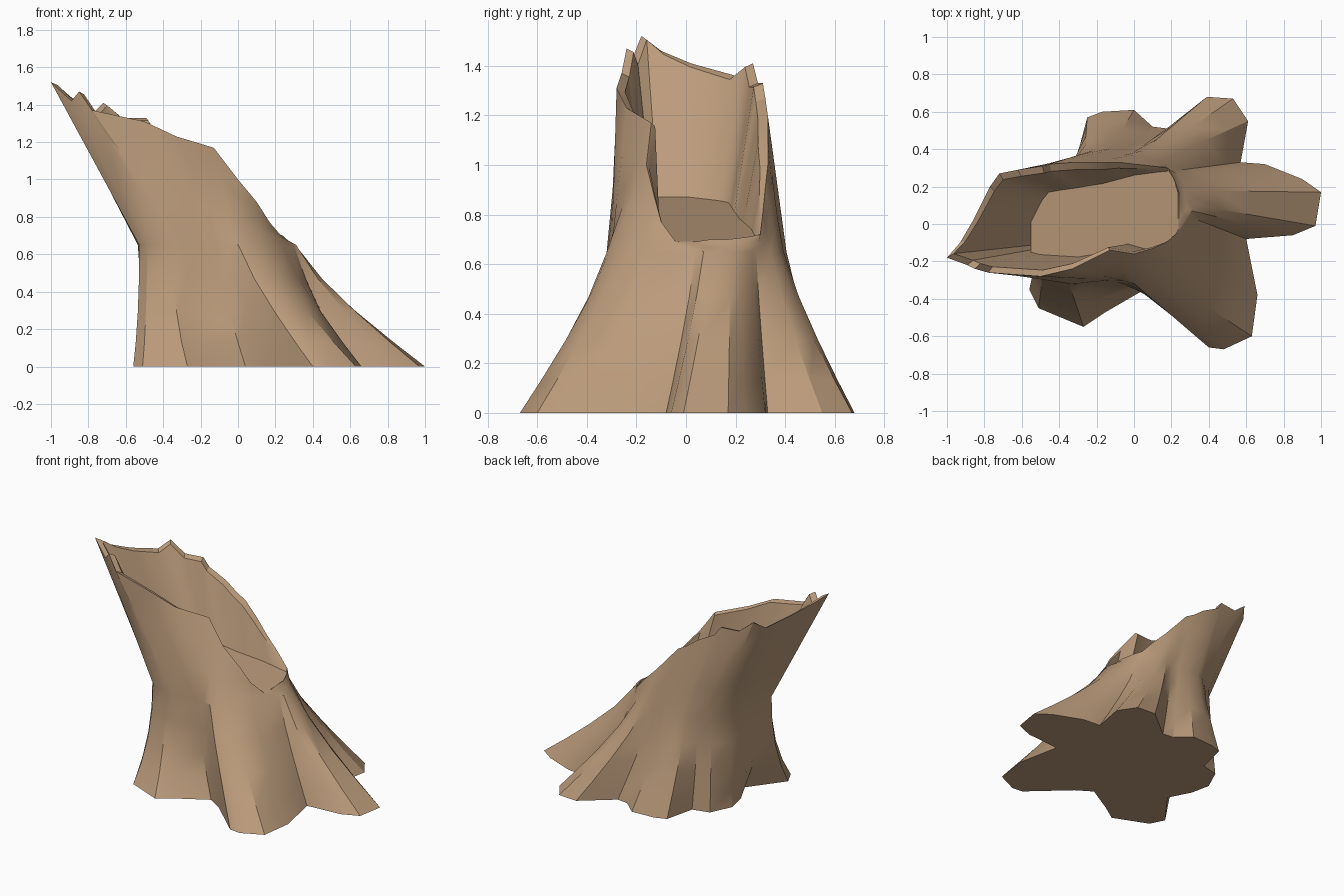
import bpy, bmesh, math
from mathutils import Vector

cube = bpy.data.objects.get("Cube")
if cube:
    bpy.data.objects.remove(cube, do_unlink=True)

# Bark colour
bark = bpy.data.materials.new("bark brown")
bark.use_nodes = True
colour = (0.50, 0.33, 0.20, 1)
bark.diffuse_color = colour
bark.node_tree.nodes["Principled BSDF"].inputs["Base Color"].default_value = colour

# Ground outline of the spreading roots, counter-clockwise from the longest root
ROOTS = [(1, .17), (.9, .24), (.7, .32), (.57, .33), (.61, .55), (.53, .67),
         (.39, .68), (.18, .51), (.1, .52), (0, .61), (-.17, .6), (-.25, .57),
         (-.3, .36), (-.42, .33), (-.49, .18), (-.46, .04), (-.38, -.11),
         (-.56, -.35), (-.51, -.45), (-.27, -.55), (-.15, -.47), (.04, -.36),
         (.15, -.43), (.4, -.66), (.48, -.67), (.63, -.6), (.66, -.38),
         (.6, -.08), (.85, -.06), (.97, -.01)]

# Broken rim, one point above each root point
RIM = [(.24, .1, .7), (.24, .17, .7), (.21, .25, .71), (.18, .3, .72),
       (.1, .31, .81), (0, .32, .91), (-.08, .33, 1), (-.17, .33, 1.1),
       (-.24, .33, 1.14), (-.32, .33, 1.2), (-.45, .32, 1.27), (-.49, .31, 1.33),
       (-.62, .29, 1.33), (-.72, .27, 1.41), (-.77, .2, 1.36), (-.86, .02, 1.41),
       (-.93, -.1, 1.46), (-1, -.18, 1.52), (-.89, -.22, 1.42), (-.85, -.24, 1.47),
       (-.78, -.26, 1.37), (-.5, -.28, 1.31), (-.33, -.24, 1.23), (-.13, -.14, 1.17),
       (0, -.16, 1), (.1, -.13, .88), (.17, -.1, .77), (.22, -.07, .7),
       (.24, -.03, .69), (.24, .03, .69)]

WAIST_Z = .65


def waist(root):
    """Oval trunk section where the roots merge, bulging over each root."""
    dx, dy = root[0] + .1, root[1]
    angle = math.atan2(dy, dx)
    c, s = math.cos(angle), math.sin(angle)
    bulge = .8 + .24 * min(.85, math.hypot(dx, dy))
    bulge *= 1 + .25 * max(0, -(c + s) * .7) ** 3      # stout corner root
    twist = .3 if s < 0 else .15                       # grooves follow the lean
    angle += twist * (1 + c) * s + .17 * max(0, c) ** 4
    return Vector((-.12 + .43 * bulge * math.cos(angle),
                   .045 + .38 * bulge * math.sin(angle), WAIST_Z))


def flare(root, t):
    """Point on a root, from the ground (t = 0) to the waist (t = 1)."""
    stout = min(1, max(0, (-root[0] - root[1] - .3) / .3))
    top = waist(root)
    point = top.lerp(Vector((*root, 0)), (1 - t) ** (1.2 + 1.2 * stout))
    point.z = WAIST_Z * t
    return point


def inner_rim(p):
    """Splintered edge that thins out to nothing at the low lip."""
    thick = min(1, (.24 - p[0]) / .4)
    return Vector((p[0] - .05 * thick * (p[0] + .3),
                   p[1] * (1 - .12 * thick), p[2] - .015 * thick))


def hollow_floor(p):
    """Sloping floor of the hollow, open at the low lip."""
    reach = .24 - p[0]
    x = max(-.55, .235 - reach * .72)
    return Vector((x, p[1] * (.98 - .35 * min(1, reach / .6)), .745 - .228 * x))


# Rings from the ground, up the bark, over the rim and down into the hollow
pairs = list(zip(ROOTS, RIM))
rings = [[flare(r, t) for r in ROOTS] for t in (0, .2, .45, .72, 1)]
rings += [[waist(r).lerp(Vector(p), t) for r, p in pairs] for t in (.35, .7, 1)]
rings += [[inner_rim(p) for p in RIM], [hollow_floor(p) for p in RIM]]

bm = bmesh.new()
loops = [[bm.verts.new(co) for co in ring] for ring in rings]
count = len(ROOTS)
for low, high in zip(loops, loops[1:]):
    for i in range(count):
        j = (i + 1) % count
        bm.faces.new((low[i], low[j], high[j], high[i]))
bm.faces.new(loops[0][::-1])
bm.faces.new(loops[-1])
bmesh.ops.triangulate(bm, faces=[f for f in bm.faces if len(f.verts) > 4])
bmesh.ops.remove_doubles(bm, verts=bm.verts, dist=.002)
bmesh.ops.recalc_face_normals(bm, faces=bm.faces)

mesh = bpy.data.meshes.new("hollow_stump")
bm.to_mesh(mesh)
bm.free()
mesh.materials.append(bark)
stump = bpy.data.objects.new("hollow_stump", mesh)
bpy.context.collection.objects.link(stump)

# Soft bark with crisp creases and rim
bpy.ops.object.select_all(action='DESELECT')
stump.select_set(True)
bpy.context.view_layer.objects.active = stump
bpy.ops.object.shade_smooth_by_angle(angle=math.radians(30))
